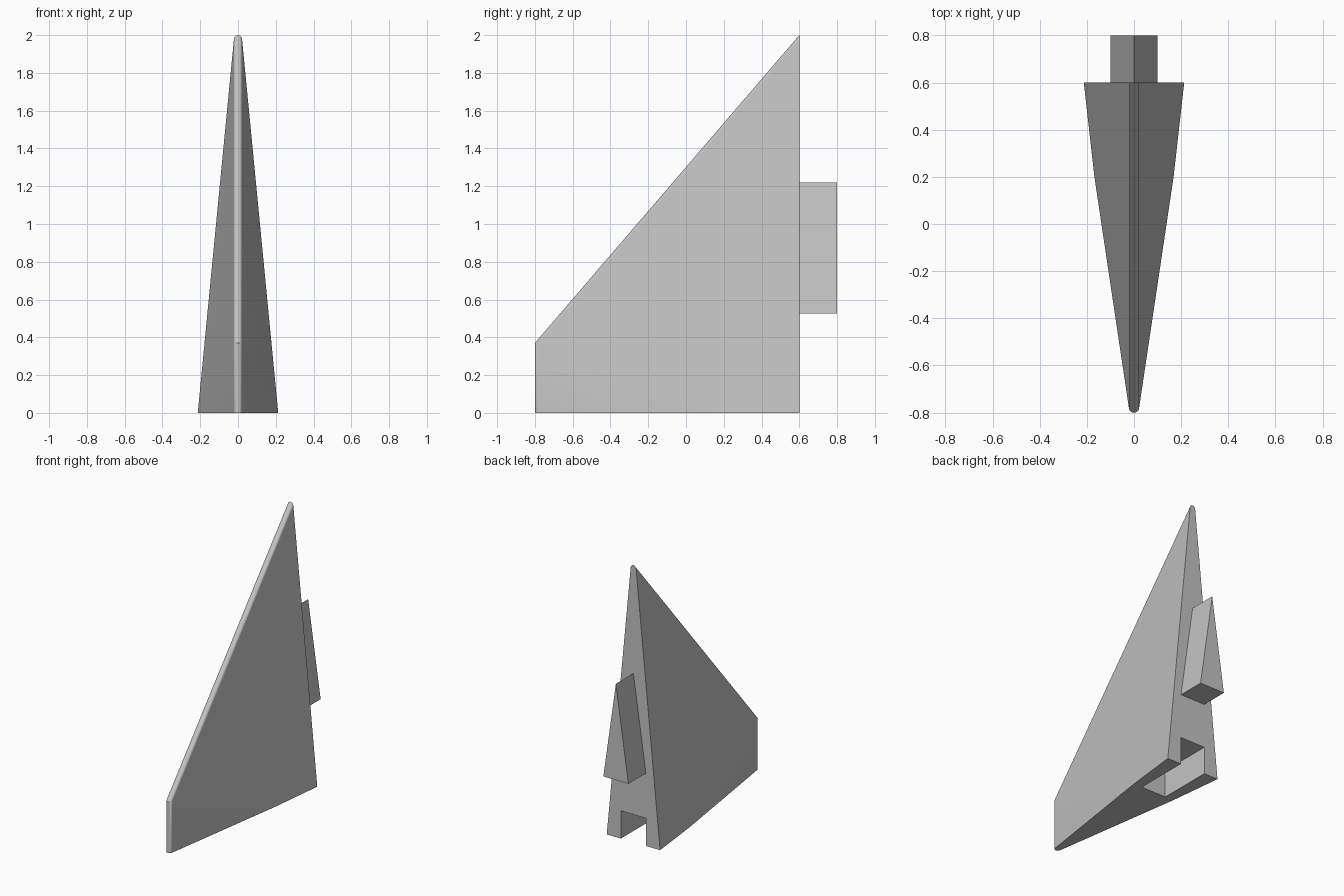
import bpy, bmesh
from math import sin, cos, pi

if "Cube" in bpy.data.objects:
    bpy.data.objects.remove(bpy.data.objects["Cube"])

# Main dimensions
FRONT, REAR = -0.8, 0.6
KNEE, TIP = 0.37, 2.0
RADIUS, HALF = 0.022, 0.213
SLOPE = (TIP - KNEE) / (REAR - FRONT)
SEGMENTS = 12

grey = bpy.data.materials.new("light grey")
grey.use_nodes = True
colour = (0.55, 0.55, 0.55, 1)
grey.diffuse_color = colour
grey.node_tree.nodes["Principled BSDF"].inputs["Base Color"].default_value = colour


def finish(name, bm):
    """Turn a bmesh into a named, coloured object with sharp creases."""
    bmesh.ops.recalc_face_normals(bm, faces=bm.faces)
    mesh = bpy.data.meshes.new(name)
    bm.to_mesh(mesh)
    bm.free()
    mesh.materials.append(grey)
    obj = bpy.data.objects.new(name, mesh)
    bpy.context.collection.objects.link(obj)
    bpy.ops.object.select_all(action="DESELECT")
    obj.select_set(True)
    bpy.context.view_layer.objects.active = obj
    bpy.ops.object.shade_smooth_by_angle(angle=pi / 6)
    return obj


# Fin: rounded leading edge, tapering sides, notch under the rear
bm = bmesh.new()
vert = bm.verts.new
base, knee, top = [], [], []
for i in range(SEGMENTS + 1):
    a = pi * (i / SEGMENTS - 0.5)
    x, y = RADIUS * sin(a), FRONT + RADIUS * (1 - cos(a))
    base.append(vert((x, y, 0)))
    knee.append(vert((x, y, KNEE)))
    top.append(vert((x, REAR, KNEE + (REAR - y) * SLOPE)))
for lower, upper in ((base, knee), (knee, top)):
    for i in range(SEGMENTS):
        bm.faces.new((lower[i], lower[i + 1], upper[i + 1], upper[i]))

# Where the upper side plane meets the ground, ahead of the rear corner
NOTCH_X, NOTCH_Y, NOTCH_Z = 0.1, 0.2, 0.2
run = REAR - FRONT - RADIUS
taper = (HALF - RADIUS) / top[0].co.z
lean = (HALF - RADIUS - taper * KNEE) / run
fold_x = HALF - lean * (REAR - NOTCH_Y)

sides = []
for s, end in ((-1, 0), (1, -1)):
    fold = vert((s * fold_x, NOTCH_Y, 0))
    corner = vert((s * HALF, REAR, 0))
    bm.faces.new((base[end], fold, knee[end]))
    bm.faces.new((knee[end], fold, corner, top[end]))
    n = [vert((s * NOTCH_X, y, z)) for y, z in
         ((REAR, 0), (NOTCH_Y, 0), (NOTCH_Y, NOTCH_Z), (REAR, NOTCH_Z))]
    bm.faces.new(n)
    sides.append((fold, corner, n))
(fold_r, corner_r, nr), (fold_l, corner_l, nl) = sides
bm.faces.new(base + [fold_l, corner_l, nl[0], nl[1], nr[1], nr[0], corner_r, fold_r])
bm.faces.new(top + [corner_l, nl[0], nl[3], nr[3], nr[0], corner_r])
bm.faces.new((nr[1], nl[1], nl[2], nr[2]))
bm.faces.new((nr[2], nl[2], nl[3], nr[3]))
fin = finish("fin", bm)
weighted = fin.modifiers.new("even_shading", "WEIGHTED_NORMAL")
weighted.keep_sharp = True

# Rear tab: triangular prism
bm = bmesh.new()
outline = [bm.verts.new((x, REAR, z)) for x, z in ((-0.1, 0.525), (0.1, 0.525), (0, 1.22))]
face = bm.faces.new(outline)
extruded = bmesh.ops.extrude_face_region(bm, geom=[face], use_keep_orig=True)["geom"]
moved = [g for g in extruded if isinstance(g, bmesh.types.BMVert)]
bmesh.ops.translate(bm, verts=moved, vec=(0, 0.2, 0))
finish("rear_tab", bm)
